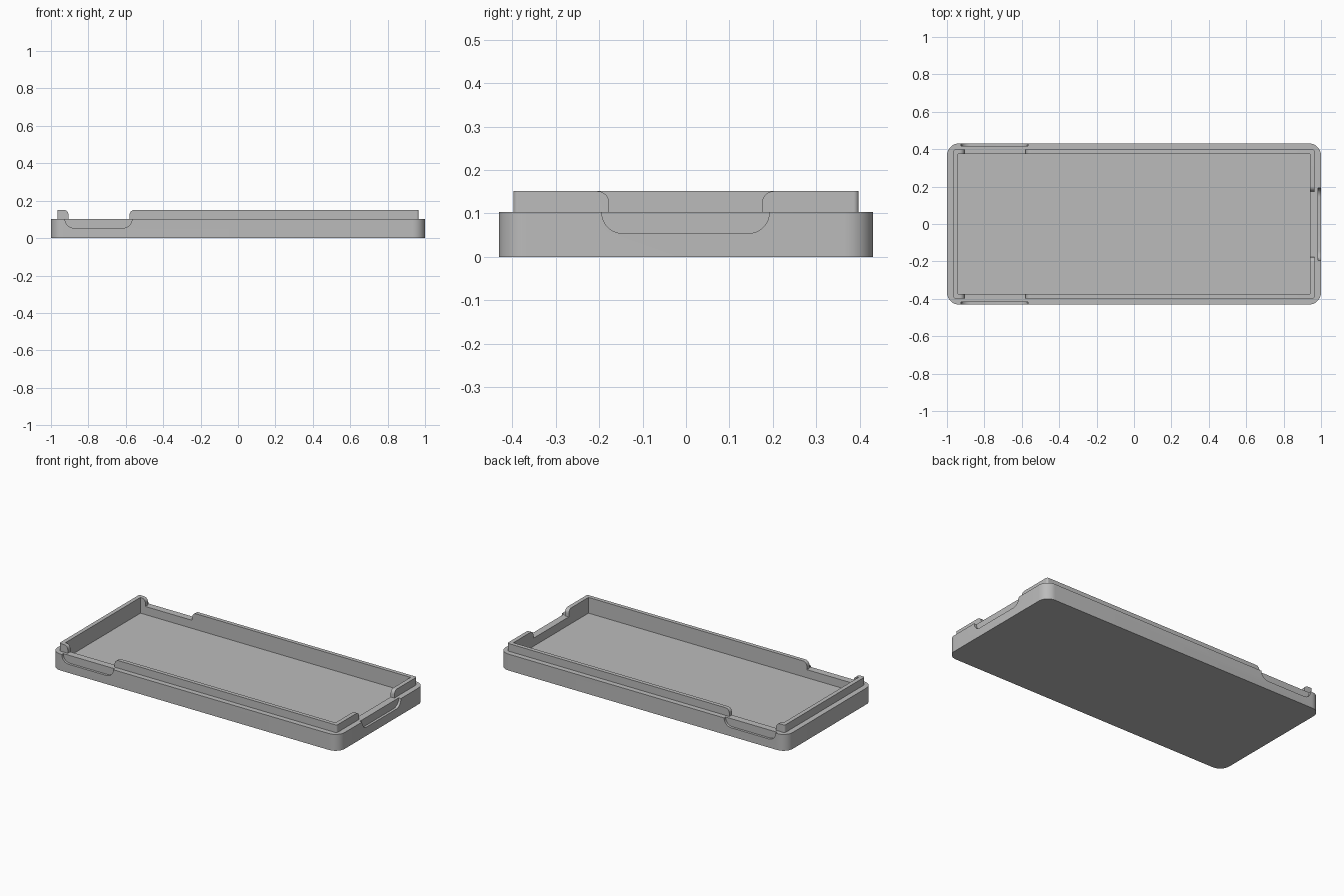
import bpy, bmesh
from math import sin, cos, radians
from mathutils import Vector

cube = bpy.data.objects.get("Cube")
if cube:
    bpy.data.objects.remove(cube, do_unlink=True)

BODY_TOP, RIM_TOP, FLOOR, GROOVE_BOTTOM = 0.103, 0.151, 0.052, 0.054

grey = bpy.data.materials.new("plain_grey")
grey.use_nodes = True
colour = (0.5, 0.5, 0.5, 1)
grey.diffuse_color = colour
grey.node_tree.nodes["Principled BSDF"].inputs["Base Color"].default_value = colour


def arc(cx, cy, r, start, end, steps=10):
    """Points along a circular arc, angles in degrees."""
    angles = [radians(start + (end - start) * i / steps) for i in range(steps + 1)]
    return [(cx + r * cos(a), cy + r * sin(a)) for a in angles]


def rounded_rect(hx, hy, r):
    x, y = hx - r, hy - r
    return (arc(x, y, r, 0, 90) + arc(-x, y, r, 90, 180)
            + arc(-x, -y, r, 180, 270) + arc(x, -y, r, 270, 360))


def rect(hx, hy):
    return [(hx, hy), (-hx, hy), (-hx, -hy), (hx, -hy)]


def prism(name, points, axis, low, high):
    """Extrude a 2D outline along an axis; side outlines are (along, z)."""
    place = {"z": lambda a, b: (a, b, low),
             "y": lambda a, b: (a, low, b),
             "x": lambda a, b: (low, a, b)}[axis]
    bm = bmesh.new()
    face = bm.faces.new([bm.verts.new(place(a, b)) for a, b in points])
    ext = bmesh.ops.extrude_face_region(bm, geom=[face])
    shift = Vector([(high - low) * (axis == k) for k in "xyz"])
    bmesh.ops.translate(bm, vec=shift,
                        verts=[v for v in ext["geom"] if isinstance(v, bmesh.types.BMVert)])
    bmesh.ops.recalc_face_normals(bm, faces=bm.faces)
    mesh = bpy.data.meshes.new(name)
    bm.to_mesh(mesh)
    bm.free()
    mesh.materials.append(grey)
    obj = bpy.data.objects.new(name, mesh)
    bpy.context.collection.objects.link(obj)
    return obj


def cut(target, cutter):
    """Subtract the cutter, apply, and discard it."""
    mod = target.modifiers.new("cut", "BOOLEAN")
    mod.operation, mod.solver, mod.object = "DIFFERENCE", "EXACT", cutter
    bpy.context.view_layer.objects.active = target
    bpy.ops.object.modifier_apply(modifier=mod.name)
    bpy.data.objects.remove(cutter, do_unlink=True)


def groove_outline(a, b, r=0.048):
    """Finger groove: rounded bottom corners, open top."""
    z = GROOVE_BOTTOM + r
    return ([(b, 0.2), (a, 0.2)] + arc(a + r, z, r, 180, 270)
            + arc(b - r, z, r, 270, 360))


def notch_outline(a, b, r=0.027):
    """Rim notch: straight sides flaring over rounded rim ends."""
    z = RIM_TOP - r
    return ([(b, 0.08)] + arc(b + r, z, r, 180, 90) + [(b + r, 0.2), (a - r, 0.2)]
            + arc(a - r, z, r, 90, 0) + [(a, 0.08)])


# Main tray and the raised rim standing on it
tray = prism("tray_body", rounded_rect(1.0, 0.431, 0.065), "z", 0, BODY_TOP)
rim = prism("raised_rim", rounded_rect(0.966, 0.398, 0.012), "z", BODY_TOP, RIM_TOP)
for part, base in ((tray, FLOOR), (rim, 0.05)):
    cut(part, prism("cavity", rect(0.94, 0.373), "z", base, 0.3))

# Openings on both long sides
for low, high in ((-0.5, -0.416), (0.416, 0.5)):
    cut(tray, prism("groove", groove_outline(-0.925, -0.567), "y", low, high))
cut(rim, prism("notch", notch_outline(-0.906, -0.58), "y", -0.5, 0.5))

# Opening on the left end
cut(tray, prism("groove", groove_outline(-0.194, 0.192), "x", 0.984, 1.1))
cut(rim, prism("notch", notch_outline(-0.177, 0.175), "x", 0.9, 1.1))

# Smooth the rounded corners, keep the edges sharp
for part in (tray, rim):
    bpy.ops.object.select_all(action="DESELECT")
    part.select_set(True)
    bpy.context.view_layer.objects.active = part
    bpy.ops.object.shade_smooth_by_angle(angle=radians(30))
